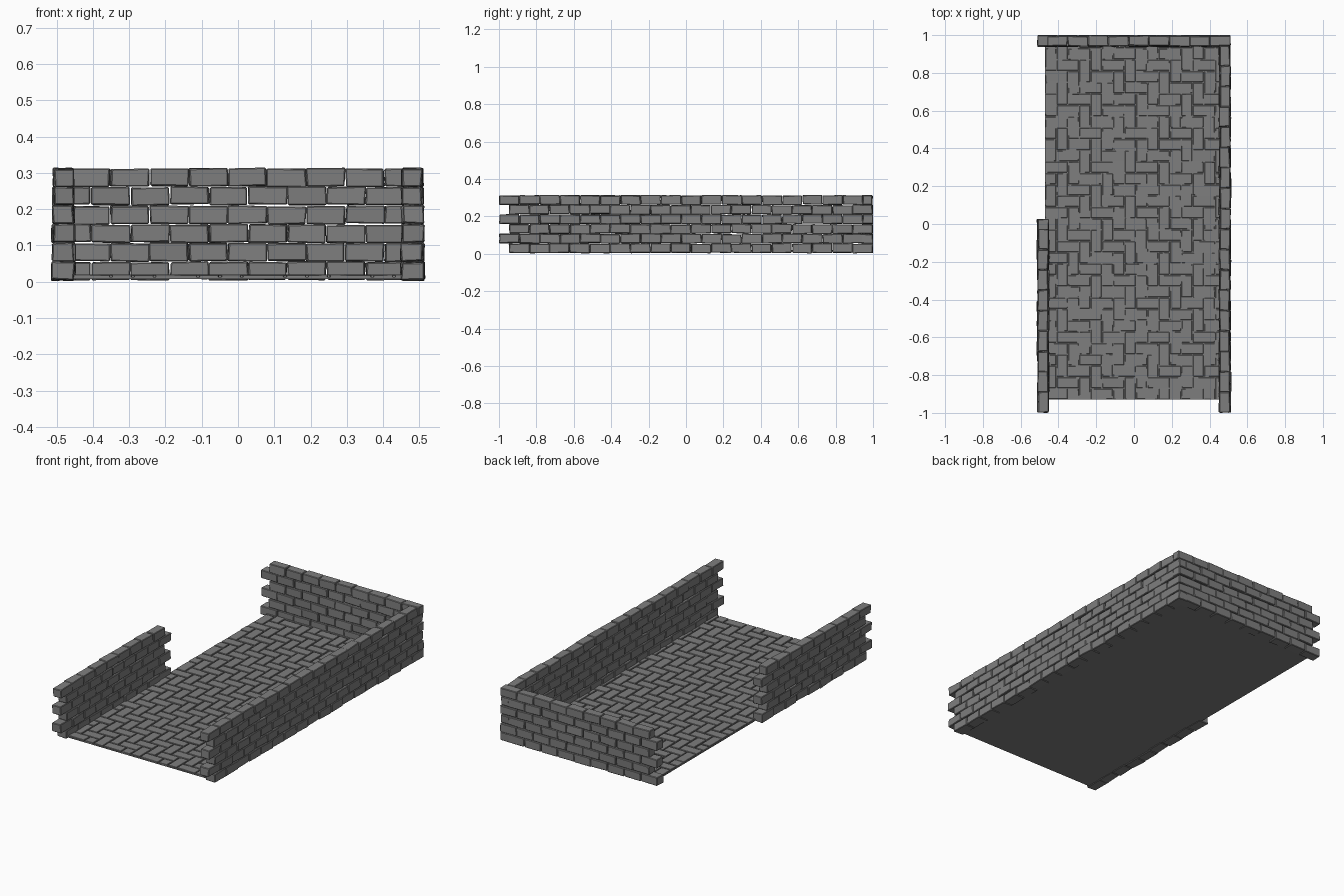
import bpy, bmesh, random
from mathutils import Vector, Matrix

random.seed(7)
cube = bpy.data.objects.get("Cube")
if cube:
    bpy.data.objects.remove(cube, do_unlink=True)

# Single stone colour
stone = bpy.data.materials.new("grey stone")
stone.use_nodes = True
colour = (0.21, 0.21, 0.21, 1)
stone.diffuse_color = colour
bsdf = stone.node_tree.nodes["Principled BSDF"]
bsdf.inputs["Base Color"].default_value = colour
bsdf.inputs["Roughness"].default_value = 0.9

BRICK = 0.108      # brick length
COURSE = 0.0515    # course height
ROWS = 6
DEPTH = 0.053      # wall thickness


def add_block(bm, low, high, jitter):
    """Box between two corners, with every corner nudged at random."""
    low, high = Vector(low), Vector(high)
    size = high - low
    matrix = Matrix.Translation((low + high) / 2) @ Matrix.Diagonal((*size, 1))
    verts = bmesh.ops.create_cube(bm, size=1, matrix=matrix)["verts"]
    for v in verts:
        v.co += Vector(random.uniform(-j, j) for j in jitter)
    return verts


def finish(bm, name, bevel=0):
    mesh = bpy.data.meshes.new(name)
    bm.to_mesh(mesh)
    bm.free()
    obj = bpy.data.objects.new(name, mesh)
    bpy.context.collection.objects.link(obj)
    mesh.materials.append(stone)
    if bevel:
        mod = obj.modifiers.new("worn edges", 'BEVEL')
        mod.width = bevel
        mod.segments = 1
        mod.limit_method = 'NONE'
    return obj


def wall(name, axis, centre, count, start_even, start_odd):
    """Running-bond wall along x or y; the top course counts as even."""
    bm = bmesh.new()
    for row in range(ROWS):
        z = 0.313 - (row + 1) * COURSE
        start = start_odd if row % 2 else start_even
        for i in range(count):
            a = start + i * BRICK
            shift = random.uniform(-0.003, 0.003)
            c = centre + shift
            lift = random.uniform(-0.0015, 0.0015)
            # Lower courses are slightly thicker
            half = DEPTH / 2 + 0.0008 * row
            run = (a + 0.001, a + BRICK - 0.001)
            side = (c - half, c + half)
            xs, ys = (run, side) if axis == 'x' else (side, run)
            add_block(bm, (xs[0], ys[0], z + 0.001 + lift),
                      (xs[1], ys[1], z + COURSE - 0.001 + lift),
                      (0.003, 0.003, 0.002))
    for v in bm.verts:
        v.co.z = max(v.co.z, 0)
        v.co.y = min(max(v.co.y, -1), 1)
    return finish(bm, name, 0.003)


# Walls interlock at the back corner
wall("long_wall", 'y', 0.481, 18, -0.998, -0.946)
wall("short_wall", 'y', -0.481, 9, -0.998, -0.946)
wall("back_wall", 'x', 0.970, 9, -0.460, -0.512)

# Floor slab
X0, X1, Y0, Y1 = -0.47, 0.46, -0.93, 0.95
bm = bmesh.new()
add_block(bm, (X0, Y0, 0.008), (X1, Y1, 0.013), (0, 0, 0))
finish(bm, "floor_slab")

# Herringbone paving, trimmed at the slab edges
UNIT = 0.06
GAP = 0.003
bm = bmesh.new()
for i in range(-2, int((X1 - X0) / UNIT) + 2):
    for j in range(-2, int((Y1 - Y0) / UNIT) + 2):
        kind = (i - j) % 4
        if kind not in (0, 3):
            continue
        wide, tall = (2, 1) if kind == 0 else (1, 2)
        x, y = X0 + i * UNIT, Y0 + j * UNIT
        xa, xb = max(x + GAP, X0), min(x + wide * UNIT - GAP, X1)
        ya, yb = max(y + GAP, Y0), min(y + tall * UNIT - GAP, Y1)
        if xb - xa < 0.008 or yb - ya < 0.008:
            continue
        add_block(bm, (xa, ya, 0.011), (xb, yb, 0.019), (0.0012, 0.0012, 0.001))
for v in bm.verts:
    v.co.x = min(max(v.co.x, X0), X1)
    v.co.y = min(max(v.co.y, Y0), Y1)
finish(bm, "floor_paving", 0.0015)
